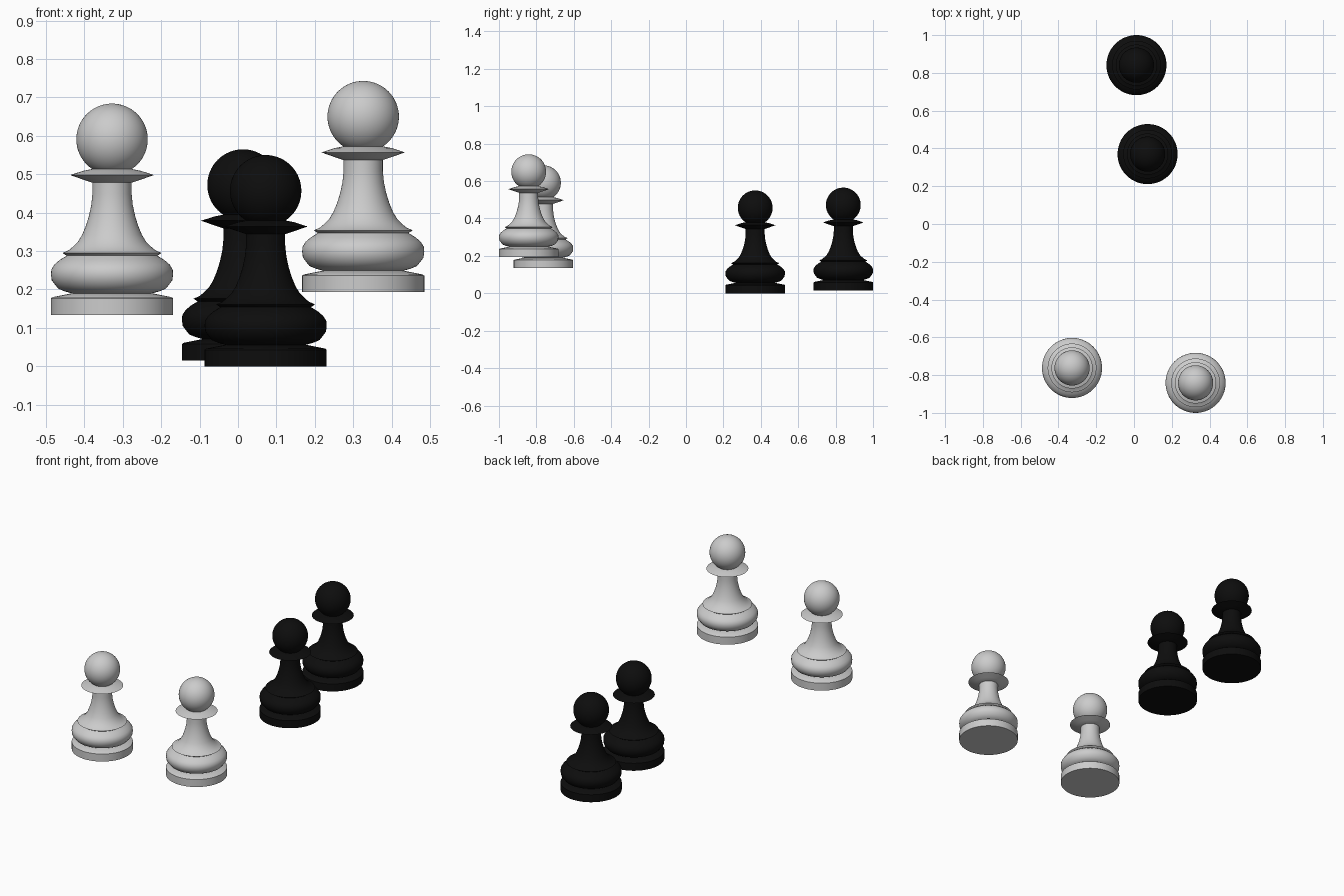
import bpy, bmesh, math

if "Cube" in bpy.data.objects:
    bpy.data.objects.remove(bpy.data.objects["Cube"])

SEG = 64
# (radius, height) outlines of the turned parts
BASE = [(0, 0), (0.159, 0), (0.159, 0.043), (0.155, 0.046), (0.105, 0.056), (0, 0.056)]
BODY = [(0, 0.056), (0.105, 0.056), (0.123, 0.061), (0.140, 0.068), (0.148, 0.078),
        (0.157, 0.090), (0.159, 0.105), (0.158, 0.118), (0.150, 0.131), (0.136, 0.143),
        (0.118, 0.154), (0.129, 0.161), (0.113, 0.168), (0.101, 0.178), (0.089, 0.190),
        (0.078, 0.208), (0.068, 0.232), (0.060, 0.258), (0.054, 0.286), (0.051, 0.315),
        (0.051, 0.347), (0, 0.347)]
COLLAR = [(0, 0.343), (0.051, 0.344), (0.075, 0.352), (0.109, 0.364), (0.075, 0.375),
          (0.045, 0.381), (0, 0.381)]
HEAD = [(0.093 * math.sin(math.pi * i / 32), 0.457 - 0.093 * math.cos(math.pi * i / 32))
        for i in range(33)]

black = bpy.data.materials.new("black")
black.diffuse_color = (0.004, 0.004, 0.004, 1)
black.use_nodes = True
black.node_tree.nodes["Principled BSDF"].inputs["Base Color"].default_value = black.diffuse_color


def lathe(name, profile, loc, mat):
    bm = bmesh.new()
    vs = [bm.verts.new((r, 0, z)) for r, z in profile]
    es = [bm.edges.new(p) for p in zip(vs, vs[1:])]
    bmesh.ops.spin(bm, geom=vs + es, cent=(0, 0, 0), axis=(0, 0, 1),
                   angle=math.tau, steps=SEG, use_merge=True)
    bmesh.ops.remove_doubles(bm, verts=bm.verts[:], dist=1e-5)
    bmesh.ops.recalc_face_normals(bm, faces=bm.faces[:])
    mesh = bpy.data.meshes.new(name)
    bm.to_mesh(mesh)
    bm.free()
    ob = bpy.data.objects.new(name, mesh)
    bpy.context.collection.objects.link(ob)
    ob.location = loc
    if mat:
        mesh.materials.append(mat)
    bpy.ops.object.select_all(action='DESELECT')
    ob.select_set(True)
    bpy.context.view_layer.objects.active = ob
    bpy.ops.object.shade_smooth_by_angle(angle=math.radians(30))


# Two light pawns at the front, two dark pawns at the back
PAWNS = [("light_pawn_left", (-0.328, -0.762, 0.134), None),
         ("light_pawn_right", (0.326, -0.841, 0.193), None),
         ("dark_pawn_near", (0.072, 0.370, 0), black),
         ("dark_pawn_far", (0.013, 0.841, 0.015), black)]
for pawn, loc, mat in PAWNS:
    for part, profile in (("base", BASE), ("body", BODY), ("collar", COLLAR), ("head", HEAD)):
        lathe(f"{pawn}_{part}", profile, loc, mat)
